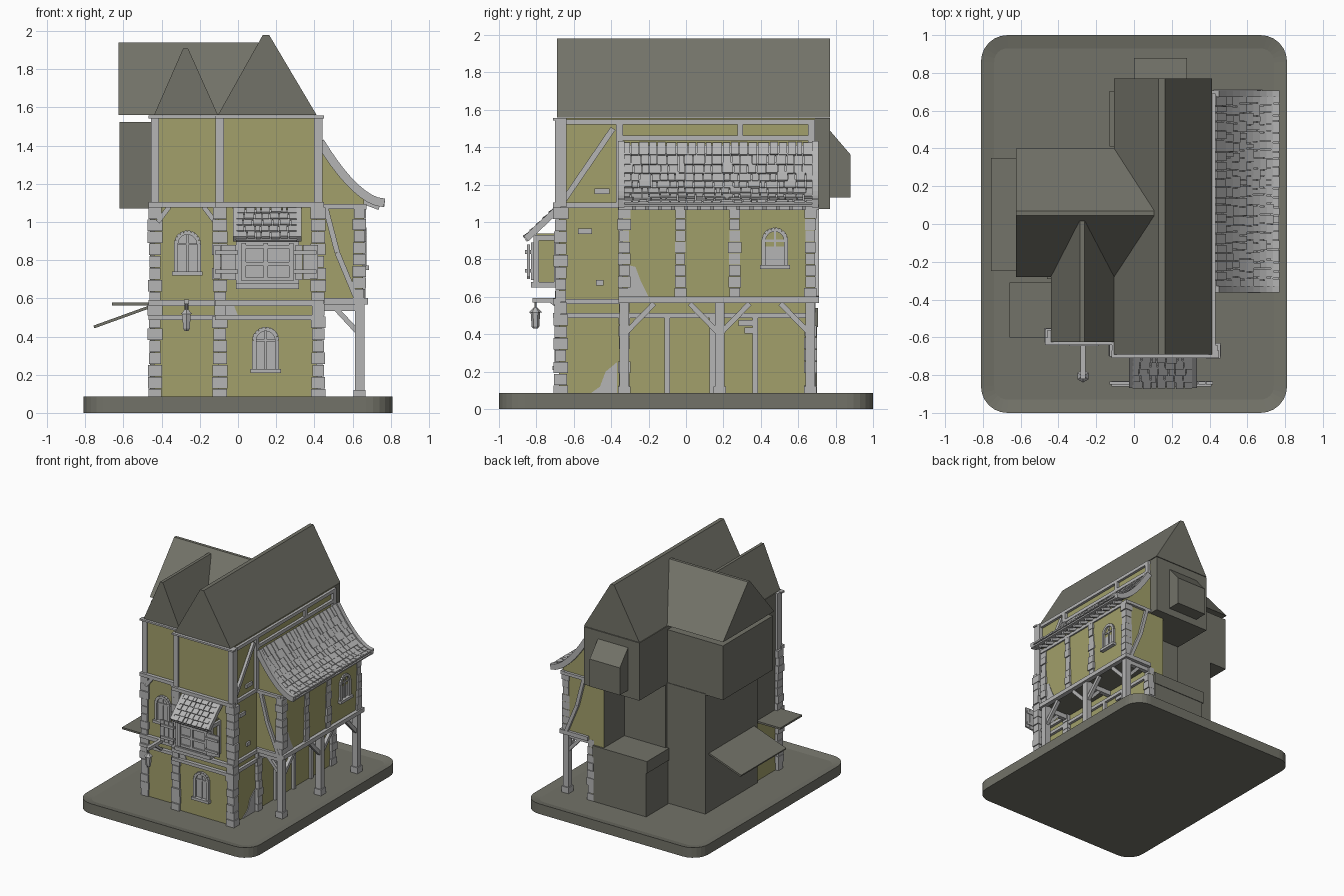
import bpy, bmesh, math, random
from mathutils import Matrix, Vector as V

random.seed(4)
if "Cube" in bpy.data.objects:
    bpy.data.objects.remove(bpy.data.objects["Cube"])


def material(name, rgb):
    m = bpy.data.materials.new(name)
    m.use_nodes = True
    m.diffuse_color = (*rgb, 1)
    m.node_tree.nodes["Principled BSDF"].inputs["Base Color"].default_value = (*rgb, 1)
    return m


PLASTER = material("ochre plaster", (0.36, 0.35, 0.145))
SLATE = material("dark olive grey", (0.17, 0.17, 0.14))
TRIM = material("pale stone grey", (0.46, 0.46, 0.46))


def finish(bm, name, *mats, rule=None):
    bmesh.ops.recalc_face_normals(bm, faces=bm.faces)
    if rule:
        for f in bm.faces:
            f.material_index = rule(f.normal)
    me = bpy.data.meshes.new(name)
    bm.to_mesh(me)
    bm.free()
    for m in mats:
        me.materials.append(m)
    ob = bpy.data.objects.new(name, me)
    bpy.context.collection.objects.link(ob)
    return ob


def box(bm, x0, x1, y0, y1, z0, z1):
    mat = Matrix.Translation(((x0 + x1) / 2, (y0 + y1) / 2, (z0 + z1) / 2))
    bmesh.ops.create_cube(bm, size=1, matrix=mat @ Matrix.Diagonal((x1 - x0, y1 - y0, z1 - z0, 1)))


def beam(bm, a, b, w, d, n):
    """Bar from a to b, w wide and d deep along the direction n."""
    a, b, n = V(a), V(b), V(n)
    z = (b - a).normalized()
    x = n.cross(z).normalized()
    y = z.cross(x)
    rot = Matrix((x, y, z)).transposed().to_4x4()
    size = Matrix.Diagonal((w, d, (b - a).length, 1))
    bmesh.ops.create_cube(bm, size=1, matrix=Matrix.Translation((a + b) / 2) @ rot @ size)


def solid(bm, pts, offset):
    """Extrude a flat outline by an offset."""
    f = bm.faces.new([bm.verts.new(p) for p in pts])
    r = bmesh.ops.extrude_face_region(bm, geom=[f])
    bmesh.ops.translate(bm, vec=offset, verts=[v for v in r["geom"] if isinstance(v, bmesh.types.BMVert)])


def block(name, dims, ochre=()):
    """Wall block whose faces pointing along the listed axes are plaster."""
    bm = bmesh.new()
    box(bm, *dims)
    rule = lambda n: 0 if any(n.dot(V(a)) > .9 for a in ochre) else 1
    return finish(bm, name, PLASTER, SLATE, rule=rule)


FRONT, RIGHT, BACK, LEFT = (0, -1, 0), (1, 0, 0), (0, 1, 0), (-1, 0, 0)

# Rounded plinth with a raised rim
bm = bmesh.new()
outline = []
for k, (sx, sy) in enumerate(((1, 1), (-1, 1), (-1, -1), (1, -1))):
    for i in range(7):
        t = math.radians(90 * k + 15 * i)
        outline.append((sx * .67 + .14 * math.cos(t), sy * .86 + .14 * math.sin(t), 0))
solid(bm, outline, (0, 0, .085))
top = [f for f in bm.faces if f.calc_center_median().z > .08]
bmesh.ops.inset_region(bm, faces=top, thickness=.07)
bmesh.ops.translate(bm, vec=(0, 0, -.015), verts=top[0].verts)
finish(bm, "plinth", SLATE)

# Wall blocks
block("main_walls", (-.105, .41, -.68, .42, .06, 1.08), (FRONT, RIGHT))
block("main_upper_walls", (-.105, .41, -.68, .69, 1.07, 1.555), (FRONT, RIGHT))
block("back_overhang", (-.105, .41, .69, .77, 1.07, 1.555))
block("back_ground_room", (-.12, .37, .41, .70, .06, .44))
block("back_room_lid", (-.13, .375, .41, .705, .44, .54))
block("back_right_wall", (.28, .41, .41, .69, .06, .58), (RIGHT, BACK))
block("left_ground_walls", (-.44, -.1, -.61, -.28, .06, .55), (FRONT, LEFT))
block("left_upper_walls", (-.44, -.1, -.61, -.2, .55, 1.555), (FRONT,))
block("left_rear_walls", (-.46, -.1, -.29, .4, .06, 1.08))
block("left_overhang", (-.62, -.1, -.27, .395, 1.07, 1.525))

# Main, wing and front roofs
for name, pts, off in (
    ("main_roof", [(-.105, -.69, 1.56), (.13, -.69, 1.98), (.163, -.69, 1.98), (.412, -.69, 1.56)], (0, 1.46, 0)),
    ("wing_roof", [(-.625, -.28, 1.56), (-.625, .045, 1.94), (-.625, .07, 1.94), (-.625, .4, 1.56)], (.73, 0, 0)),
    ("front_roof", [(-.44, -.625, 1.56), (-.287, -.625, 1.91), (-.262, -.625, 1.91), (-.105, -.625, 1.56)], (0, .64, 0)),
    ("back_dormer", [(0, .76, 1.13), (0, .88, 1.13), (0, .88, 1.36), (0, .76, 1.5)], (.28, 0, 0)),
):
    bm = bmesh.new()
    solid(bm, pts, off)
    finish(bm, name, SLATE)

# Awnings on the left
bm = bmesh.new()
beam(bm, (-.755, .05, .45), (-.45, .05, .56), .6, .015, (0, 0, 1))
box(bm, -.66, -.43, -.6, -.31, .562, .577)
finish(bm, "left_awnings", SLATE)


# Side gallery under a sweeping roof
def sweep(t, drop=0.0):
    return .43 + .33 * t, 1.42 - drop - .32 * (1 - max(0, 1 - t) ** 1.7)


bm = bmesh.new()
curve = [sweep(i / 10, .025) for i in range(8)]
pts = [(.28, .575), (.65, .575)] + curve[::-1] + [(.28, curve[0][1])]
solid(bm, [(x, -.34, z) for x, z in pts], (0, 1.03, 0))
finish(bm, "gallery_walls", PLASTER, SLATE, rule=lambda n: 1 if n.x < -.9 or n.z < -.9 else 0)


def tile_row(bm, a, b, lo, hi, count, n):
    """Row of uneven tiles running from x,z point a to b between two ends."""
    cuts = [lo + (hi - lo) * (i + (random.uniform(-.25, .25) if 0 < i < count else 0)) / count for i in range(count + 1)]
    for u, v in zip(cuts, cuts[1:]):
        k = V(n) * random.uniform(0, .006)
        beam(bm, a((u + v) / 2) + k, b((u + v) / 2) + k, v - u - .005, .014, n)


bm = bmesh.new()
ROWS = 9
for i in range(ROWS):
    (xa, za), (xb, zb) = sweep(i / ROWS), sweep((i + 1.2) / ROWS)
    n = V((za - zb, 0, xb - xa)).normalized()
    tile_row(bm, lambda y: V((xa, y, za)), lambda y: V((xb, y, zb)) + n * .008, -.34, .68, 21, n)
    beam(bm, (xa, .17, za - .012), (xb, .17, zb - .012), 1.02, .012, n)
    for y in (-.345, .69):
        beam(bm, (xa, y, za), (xb, y, zb), .035, .045, n)
for i in range(14):
    y = -.28 + i * .07
    beam(bm, (.62, y, 1.12), (.74, y, 1.075), .02, .025, (0, 0, 1))
finish(bm, "gallery_roof_tiles", TRIM)


# Facade frames: local x along the wall, local y up, local z outward
def frame(x_axis, out, origin):
    m = Matrix((x_axis, (0, 0, 1), out)).transposed().to_4x4()
    return Matrix.Translation(origin) @ m


front = frame((1, 0, 0), FRONT, (0, -.68, 0))
front_left = frame((1, 0, 0), FRONT, (0, -.61, 0))
right = frame((0, 1, 0), RIGHT, (.41, 0, 0))
gallery = frame((0, 1, 0), RIGHT, (.65, 0, 0))
gallery_front = frame((1, 0, 0), FRONT, (0, -.34, 0))
gallery_back = frame((-1, 0, 0), BACK, (0, .69, 0))


def timber(bm, m, u0, z0, u1, z1, w=.03, d=.022):
    beam(bm, m @ V((u0, z0, d / 2 - .005)), m @ V((u1, z1, d / 2 - .005)), w, d + .01, m.to_3x3() @ V((0, 0, 1)))


def stones(bm, x, y, z0, z1, r=.035, h=.062):
    """Stack of uneven blocks."""
    count = round((z1 - z0) / h)
    for i in range(count):
        a, b = (r * random.uniform(.82, 1.18) for _ in "ab")
        box(bm, x - a, x + a, y - b, y + b, z0 + (z1 - z0) * i / count, z0 + (z1 - z0) * (i + .95) / count)


bm = bmesh.new()
for x, y in ((.42, -.67), (-.095, -.66), (-.435, -.59)):
    stones(bm, x, y, .065, 1.08)
    box(bm, x - .022, x + .022, y - .03, y + .03, 1.08, 1.555)
for y in (-.33, -.03, .26, .665):
    stones(bm, .635, y, .59, 1.08, .031)
stones(bm, .4, .665, .065, .58, .03)
stones(bm, .41, -.33, .065, .58, .03)
finish(bm, "corner_stones", TRIM)

bm = bmesh.new()
for z, w in ((.575, .032), (.5, .026), (1.09, .028), (1.55, .014)):
    timber(bm, front, -.12, z, .45, z, w, .03)
    timber(bm, front_left, -.47, z, -.1, z, w, .03)
for s in (1, -1):
    timber(bm, front_left, -.27 + s * .15, 1.0, -.27 + s * .09, 1.08, .025)
finish(bm, "front_timbers", TRIM)

bm = bmesh.new()
for z, a, b in ((1.535, -.69, .69), (1.45, -.36, .69), (1.09, -.69, -.34), (.575, -.69, -.34), (.5, -.69, .69)):
    timber(bm, right, a, z, b, z, .028)
for y in (-.355, .67):
    timber(bm, right, y, 1.08, y, 1.54, .038)
timber(bm, right, .29, 1.45, .29, 1.54)
timber(bm, right, -.65, 1.12, -.39, 1.5)
for y in (-.1, .14, .37):
    timber(bm, right, y, .065, y, .5, .028)
finish(bm, "side_timbers", TRIM)

bm = bmesh.new()
timber(bm, gallery, -.36, .585, .71, .585, .034, .03)
timber(bm, gallery, -.36, 1.08, .71, 1.08, .03)
for m, s in ((gallery_front, 1), (gallery_back, -1)):
    timber(bm, m, s * .42, .585, s * .68, .585, .034)
    timber(bm, m, s * .42, 1.08, s * .65, 1.08, .026)
    for a, b in (((.46, 1.07), (.52, .84)), ((.52, .84), (.62, .6))):
        timber(bm, m, s * a[0], a[1], s * b[0], b[1], .028)
finish(bm, "gallery_timbers", TRIM)

# Gallery posts, braces and joists
bm = bmesh.new()
for y in (-.33, .18, .665):
    box(bm, .612, .662, y - .025, y + .025, .065, .58)
    box(bm, .605, .669, y - .034, y + .034, .065, .12)
    box(bm, .4, .64, y - .018, y + .018, .535, .575)
    beam(bm, (.63, y, .42), (.5, y, .56), .026, .026, BACK)
    for s in (-1, 1):
        if -.36 < y + s * .16 < .7:
            beam(bm, (.64, y, .4), (.64, y + s * .16, .565), .028, .028, RIGHT)
finish(bm, "gallery_posts", TRIM)


# Arched windows
def arch(w, z0, z1):
    return [(-w, z0), (w, z0)] + [(w * math.cos(t), z1 - w + w * math.sin(t))
                                  for t in (math.pi * i / 10 for i in range(11))]


def window(name, m, u, z0, z1, w=.06):
    bm = bmesh.new()
    out = m.to_3x3() @ V((0, 0, 1))
    solid(bm, [m @ V((u + x, z, -.01)) for x, z in arch(w - .01, z0, z1 - .01)], out * .016)
    ring = arch(w, z0, z1)[1:] + [(-w, z0)]
    for (xa, za), (xb, zb) in zip(ring, ring[1:]):
        timber(bm, m, u + xa, za, u + xb, zb, .022, .022)
    timber(bm, m, u, z0, u, z1 - .01, .01, .014)
    timber(bm, m, u - w, z1 - w, u + w, z1 - w, .012, .014)
    timber(bm, m, u - w - .02, z0, u + w + .02, z0, .022, .035)
    finish(bm, name, TRIM)


window("ground_window", front, .145, .22, .44)
window("left_window", front_left, -.265, .73, .945)
window("gallery_window", gallery, .475, .76, .96)

# Front bay window with shutters and a small tiled roof
block("bay_box", (.01, .3, -.8, -.67, .67, .94), (FRONT, RIGHT, LEFT))
bm = bmesh.new()
box(bm, -.01, .32, -.83, -.67, .65, .68)
box(bm, .0, .31, -.815, -.8, .68, .9)
for x in (.03, .145, .28):
    box(bm, x - .012, x + .012, -.83, -.81, .69, .89)
for z in (.7, .78, .87):
    box(bm, .03, .28, -.827, -.81, z - .01, z + .01)
for x in (.005, .305):
    for y in (-.8, -.69):
        box(bm, x - .015, x + .015, y - .015, y + .015, .66, .93)
    box(bm, x - .015, x + .015, -.8, -.69, .9, .93)
for s in (-1, 1):
    for i in range(3):
        x = .145 + s * (.175 + i * .04)
        box(bm, x - .019, x + .019, -.85, -.835, .695 + i * .005, .88)
    for z in (.74, .84):
        box(bm, .145 + s * .205 - .06, .145 + s * .205 + .06, -.86, -.83, z - .01, z + .01)
finish(bm, "bay_frame_and_shutters", TRIM)

bm = bmesh.new()
slope = V((0, -.17, -.16))
n = V((0, -.16, .17)).normalized()
for i in range(5):
    tile_row(bm, lambda x: V((x, -.685, 1.075)) + slope * (i / 5),
             lambda x: V((x, -.685, 1.075)) + slope * ((i + 1.15) / 5) + n * .008, -.01, .31, 7, n)
beam(bm, (.15, -.685, 1.06), V((.15, -.685, 1.06)) + slope, .32, .015, n)
for x in (-.015, .32):
    beam(bm, (x, -.685, 1.07), V((x, -.685, 1.07)) + slope, .025, .035, n)
finish(bm, "bay_roof_tiles", TRIM)

# Hanging lantern on a bracket
bm = bmesh.new()
box(bm, -.284, -.256, -.82, -.6, .57, .595)
beam(bm, (-.27, -.62, .5), (-.27, -.72, .575), .02, .02, RIGHT)
for r0, r1, z, h in ((.02, .026, .48, .08), (.034, .01, .53, .025), (.005, .005, .555, .04), (.012, .022, .437, .015)):
    bmesh.ops.create_cone(bm, cap_ends=True, segments=6, radius1=r0, radius2=r1, depth=h,
                          matrix=Matrix.Translation((-.27, -.805, z)))
finish(bm, "lantern", TRIM)

# Exposed masonry patches and loose bricks
bm = bmesh.new()
for m, pts in ((right, [(-.53, .07), (-.37, .07), (-.37, .25), (-.43, .2), (-.46, .12)]),
               (gallery, [(-.31, .6), (-.2, .6), (-.24, .68), (-.27, .76), (-.31, .77)]),
               (front, [(-.07, .51), (.0, .51), (-.02, .56), (-.07, .56)])):
    solid(bm, [m @ V((u, z, -.002)) for u, z in pts], m.to_3x3() @ V((0, 0, .008)))
for u, z, w in ((-.54, .95, .075), (-.46, .675, .04), (-.45, 1.165, .08), (.32, .46, .08), (.335, .42, .045)):
    timber(bm, right, u - w / 2, z, u + w / 2, z, .03, .015)
finish(bm, "masonry_patches", TRIM)
